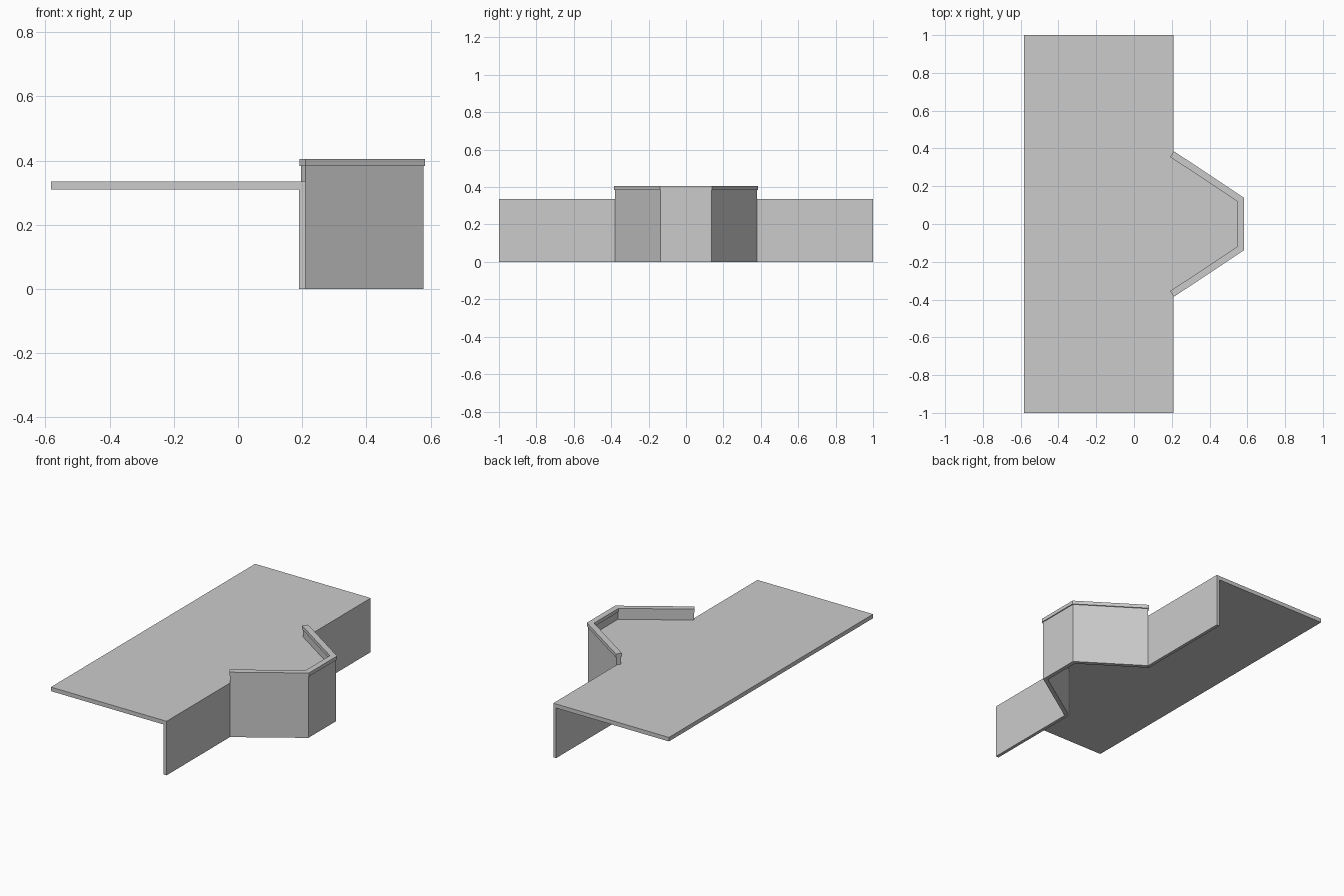
import bpy, bmesh
from mathutils import Vector

if "Cube" in bpy.data.objects:
    bpy.data.objects.remove(bpy.data.objects["Cube"])

# Outer face line of the projecting bay, seen from above
BAY = [Vector(p) for p in [(0.21, -0.379), (0.577, -0.135), (0.577, 0.135), (0.21, 0.379)]]


def offset(path, dist):
    """Mitred offset of an open path; positive is outward."""
    dirs = [(b - a).normalized() for a, b in zip(path, path[1:])]
    norms = [Vector((d.y, -d.x)) for d in dirs]
    out = []
    for i, p in enumerate(path):
        a, b = norms[max(i - 1, 0)], norms[min(i, len(norms) - 1)]
        out.append(p + (a + b) * dist / (1 + a.dot(b)))
    return out


def prism(name, outline, z0, z1):
    """Extrude a plan outline between two heights."""
    bm = bmesh.new()
    face = bm.faces.new([bm.verts.new((p[0], p[1], z0)) for p in outline])
    top = bmesh.ops.extrude_face_region(bm, geom=[face])["geom"]
    verts = [v for v in top if isinstance(v, bmesh.types.BMVert)]
    bmesh.ops.translate(bm, vec=(0, 0, z1 - z0), verts=verts)
    bmesh.ops.recalc_face_normals(bm, faces=bm.faces)
    mesh = bpy.data.meshes.new(name)
    bm.to_mesh(mesh)
    bm.free()
    obj = bpy.data.objects.new(name, mesh)
    bpy.context.collection.objects.link(obj)
    return obj


inner = offset(BAY, -0.025)

# Floor slab, running out into the bay
deck = [(-0.583, -1), (0.21, -1), BAY[0], *inner, BAY[-1], (0.21, 1), (-0.583, 1)]
prism("deck", deck, 0.31, 0.335)

# Straight retaining walls either side of the bay
for side, label in ((-1, "near"), (1, "far")):
    plan = [(0.21, side), (0.21, 0.379 * side), (0.19, 0.359 * side), (0.19, side)]
    prism("front_wall_" + label, plan, 0, 0.31)

# Angled bay wall rising above the floor as a parapet
prism("bay_wall", BAY + inner[::-1], 0, 0.383)

# Coping strip along the parapet, overhanging both faces
ends = [BAY[0] + (BAY[0] - BAY[1]).normalized() * 0.003, *BAY[1:3],
        BAY[3] + (BAY[3] - BAY[2]).normalized() * 0.003]
prism("coping", offset(ends, 0.006) + offset(ends, -0.03)[::-1], 0.383, 0.405)
